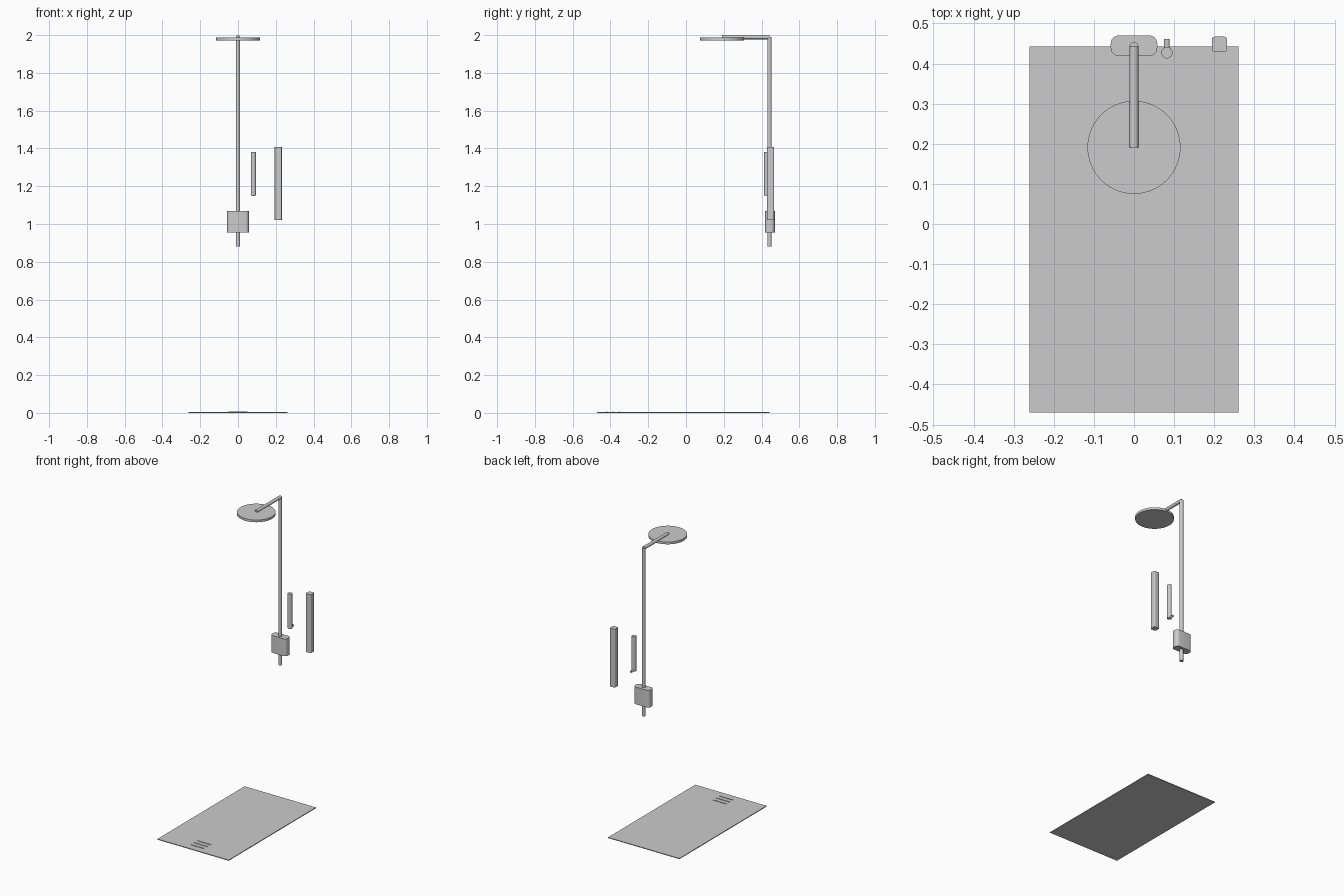
import bpy, bmesh
from math import pi
from mathutils import Vector

if "Cube" in bpy.data.objects:
    bpy.data.objects.remove(bpy.data.objects["Cube"])


def shade(ob):
    bpy.context.view_layer.objects.active = ob
    ob.select_set(True)
    bpy.ops.object.shade_smooth_by_angle(angle=0.6)
    ob.select_set(False)


def box(name, lo, hi, corner=0.0):
    """Box between two corners, with optional rounded vertical edges."""
    lo, hi = Vector(lo), Vector(hi)
    bm = bmesh.new()
    bmesh.ops.create_cube(bm, size=1)
    bmesh.ops.scale(bm, vec=hi - lo, verts=bm.verts)
    if corner:
        upright = [e for e in bm.edges
                   if abs(e.verts[0].co.z - e.verts[1].co.z) > 1e-6]
        bmesh.ops.bevel(bm, geom=upright, offset=corner, segments=6,
                        profile=0.5, affect='EDGES')
    me = bpy.data.meshes.new(name)
    bm.to_mesh(me)
    bm.free()
    ob = bpy.data.objects.new(name, me)
    ob.location = (lo + hi) / 2
    bpy.context.collection.objects.link(ob)
    if corner:
        shade(ob)
    return ob


def rod(name, a, b, r, sides=32):
    """Capped cylinder from a to b."""
    a, b = Vector(a), Vector(b)
    d = b - a
    bpy.ops.mesh.primitive_cylinder_add(
        vertices=sides, radius=r, depth=d.length, location=(a + b) / 2,
        rotation=d.to_track_quat('Z', 'Y').to_euler())
    ob = bpy.context.object
    ob.name = name
    shade(ob)
    return ob


# Floor tray and drain slots
box("shower_tray", (-0.261, -0.47, 0), (0.261, 0.442, 0.005))
for i, y in enumerate((-0.421, -0.387, -0.353)):
    box(f"drain_slot_{i + 1}", (-0.049, y - 0.003, 0.002),
        (0.049, y + 0.003, 0.008))

# Mixer body with the riser running through it
box("mixer_body", (-0.058, 0.419, 0.956), (0.058, 0.47, 1.07), 0.02)
rod("riser_pipe", (0, 0.442, 0.88), (0, 0.442, 1.99), 0.0115)

# Overhead arm and rain head
rod("shower_arm", (0, 0.442, 1.989), (0, 0.191, 1.989), 0.011)
rod("rain_head", (0, 0.191, 1.972), (0, 0.191, 1.987), 0.116, 64)

# Hand shower and its wall peg
rod("hand_shower", (0.082, 0.427, 1.15), (0.082, 0.427, 1.38), 0.014)
rod("hand_shower_peg", (0.082, 0.427, 1.155), (0.082, 0.461, 1.155), 0.007)

# Wall-side storage column
box("side_column", (0.194, 0.429, 1.022), (0.232, 0.467, 1.408), 0.007)
